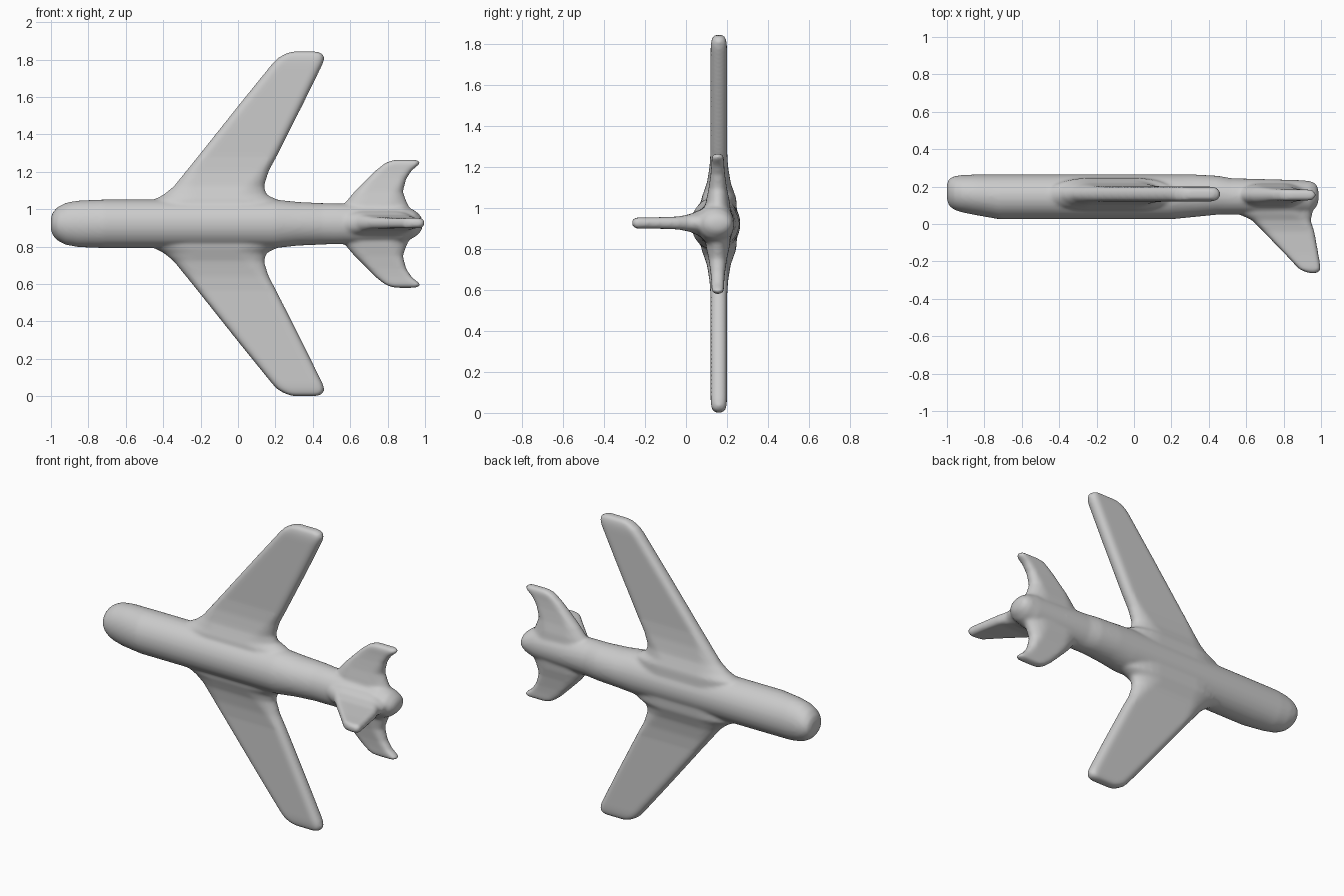
import bpy, bmesh, math
from mathutils import Vector

if "Cube" in bpy.data.objects:
    bpy.data.objects.remove(bpy.data.objects["Cube"])

N = 32
CZ = 0.922          # height of the fuselage axis
bm = bmesh.new()


def loft(rings):
    """Bridge closed rings of points and cap both ends."""
    loops = [[bm.verts.new(p) for p in ring] for ring in rings]
    faces = [bm.faces.new(loops[0]), bm.faces.new(loops[-1])]
    for a, b in zip(loops, loops[1:]):
        for i in range(N):
            j = (i + 1) % N
            faces.append(bm.faces.new((a[i], a[j], b[j], b[i])))
    bmesh.ops.recalc_face_normals(bm, faces=faces)


def surface(stations, origin, direction, normal):
    """Rounded slab from stations (span, front x, back x, half thickness)."""
    o, d, n = Vector(origin), Vector(direction), Vector(normal)
    rings = []
    for t, x0, x1, h in stations:
        e = min(h + 3 * max(0, h - 0.04), (x1 - x0) * 0.45)  # softer edge at the root
        ring = []
        for i in range(N):
            a = (i + 0.5) * 2 * math.pi / N
            c = math.cos(a)
            x = (x1 - e if c > 0 else x0 + e) + e * c
            ring.append(o + d * t + n * (h * math.sin(a)) + Vector((x, 0, 0)))
        rings.append(ring)
    loft(rings)


# Fuselage: x, lowest y, highest y, half width in z
body = [(-1, .13, .215, .035), (-.99, .10, .24, .062), (-.965, .077, .255, .09),
        (-.92, .062, .262, .113), (-.85, .048, .265, .125), (-.72, .025, .265, .13),
        (.2, .025, .265, .13), (.32, .037, .265, .117), (.45, .05, .258, .111),
        (.52, .05, .245, .109), (.7, .05, .24, .105), (.88, .05, .235, .10),
        (.945, .06, .23, .072), (.975, .09, .215, .045), (.987, .12, .18, .02)]
loft([[(x, (lo + hi) / 2 + (hi - lo) / 2 * math.sin(i * 2 * math.pi / N),
        CZ + w * math.cos(i * 2 * math.pi / N)) for i in range(N)]
      for x, lo, hi, w in body])

# Swept wings and tailplanes, flared at the root, on both sides
wing = [(.05, -.46, .24, .09), (.125, -.46, .22, .085), (.155, -.40, .155, .074),
        (.20, -.345, .14, .058), (.28, -.28, .165, .045), (.36, -.215, .207, .04),
        (.643, .01, .35, .04), (.853, .18, .453, .04), (.885, .21, .463, .038),
        (.908, .25, .455, .032), (.921, .29, .425, .018)]
tailplane = [(.04, .54, .94, .065), (.11, .57, .905, .058), (.17, .62, .882, .045),
             (.24, .69, .90, .035), (.285, .735, .93, .031), (.322, .782, .975, .03),
             (.335, .81, .972, .025), (.342, .84, .95, .013)]
for side in (1, -1):
    surface(wing, (0, .16, CZ), (0, 0, side), (0, 1, 0))
    surface(tailplane, (0, .155, CZ), (0, 0, side), (0, 1, 0))

# Tail fin, pointing to the front
fin = [(.04, .54, .95, .075), (.09, .555, .955, .06), (.125, .63, .945, .043),
       (.185, .69, .965, .031), (.31, .81, .988, .027), (.385, .88, 1.0, .027),
       (.40, .91, .992, .022), (.408, .94, .975, .012)]
surface(fin, (0, .145, .926), (0, -1, 0), (0, 0, 1))

mesh = bpy.data.meshes.new("airplane")
bm.to_mesh(mesh)
bm.free()
airplane = bpy.data.objects.new("airplane", mesh)
bpy.context.collection.objects.link(airplane)

# Fuse all parts into one softly blended skin
remesh = airplane.modifiers.new("fuse", 'REMESH')
remesh.mode = 'VOXEL'
remesh.voxel_size = 0.01
remesh.use_smooth_shade = True
smooth = airplane.modifiers.new("blend", 'SMOOTH')
smooth.factor = 0.5
smooth.iterations = 8
